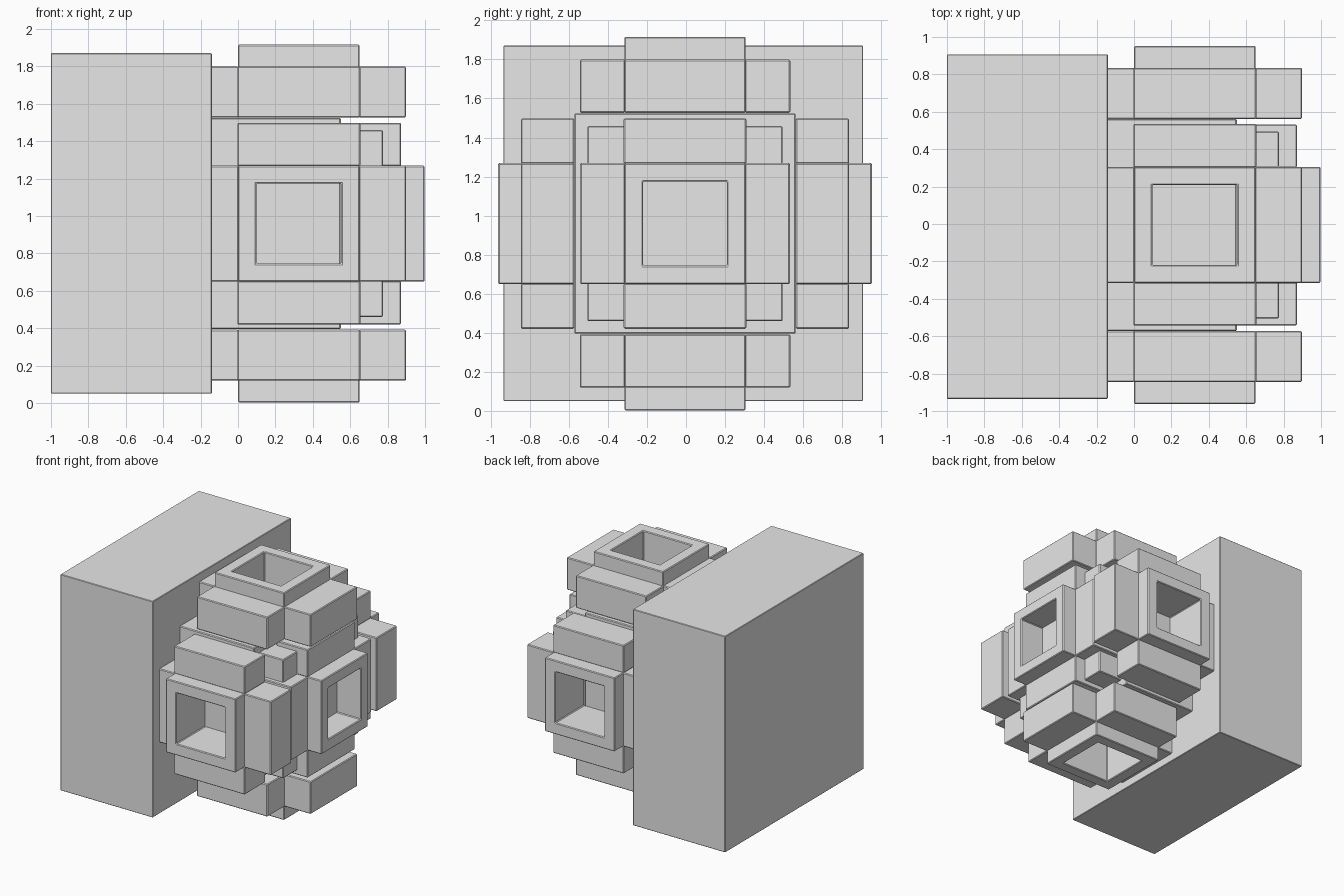
import bpy, bmesh
from mathutils import Vector

if "Cube" in bpy.data.objects:
    bpy.data.objects.remove(bpy.data.objects["Cube"])

grey = bpy.data.materials.new("light_grey")
grey.diffuse_color = (0.8, 0.8, 0.8, 1)
grey.use_nodes = True
grey.node_tree.nodes["Principled BSDF"].inputs["Base Color"].default_value = grey.diffuse_color

X, Y, Z = Vector((1, 0, 0)), Vector((0, 1, 0)), Vector((0, 0, 1))
CENTRE = Vector((0.325, -0.005, 0.959))


def finish(name, bm, bevel=0.006):
    bmesh.ops.recalc_face_normals(bm, faces=bm.faces)
    me = bpy.data.meshes.new(name)
    bm.to_mesh(me)
    bm.free()
    me.materials.append(grey)
    ob = bpy.data.objects.new(name, me)
    bpy.context.collection.objects.link(ob)
    if bevel:
        mod = ob.modifiers.new("soft_edges", 'BEVEL')
        mod.width = bevel
        mod.segments = 1
    return ob


def box(name, lo, hi, bevel=0.006):
    lo, hi = Vector(lo), Vector(hi)
    bm = bmesh.new()
    bmesh.ops.create_cube(bm, size=1)
    for v in bm.verts:
        v.co = Vector([(lo[i] + hi[i]) / 2 + v.co[i] * (hi[i] - lo[i]) for i in range(3)])
    return finish(name, bm, bevel)


def square_tube(name, u, v, w, outer, inner, w0, w1):
    """Open square tube along w, with a rectangular hole through it."""
    bm = bmesh.new()
    loops = []
    for (a, b), h in ((outer, w0), (outer, w1), (inner, w1), (inner, w0)):
        loops.append([bm.verts.new(CENTRE + u * a * s + v * b * t + w * h)
                      for s, t in ((-1, -1), (1, -1), (1, 1), (-1, 1))])
    for k in range(4):
        p, q = loops[k], loops[(k + 1) % 4]
        for i in range(4):
            j = (i + 1) % 4
            bm.faces.new((p[i], p[j], q[j], q[i]))
    return finish(name, bm)


def port(name, u, v, w, outer, inner, reach, w0, w_arm, w1):
    """Square tube with a block on each of its four sides."""
    square_tube(name + "_tube", u, v, w, outer, inner, w0, w1)
    for n, (a, b, r, o, h) in enumerate(((u, v, reach[0], outer[0], outer[1]),
                                         (v, u, reach[1], outer[1], outer[0] + 0.004))):
        for s in (-1, 1):
            p = CENTRE + a * s * (o - 0.003) - b * h + w * w0
            q = CENTRE + a * s * r + b * h + w * w_arm
            lo = [min(p[i], q[i]) for i in range(3)]
            hi = [max(p[i], q[i]) for i in range(3)]
            box(f"{name}_side_block_{n}_{'low' if s < 0 else 'high'}", lo, hi)


# large rear slab
box("large_slab", (-1, -0.935, 0.05), (-0.14, 0.907, 1.87), 0.004)

# inner core and its smaller outer step
box("core", (-0.2, -0.572, 0.396), (0.55, 0.562, 1.524))
box("core_step", (0.5, -0.505, 0.459), (0.775, 0.495, 1.459))

# four identical ports around the core
for name, v, w in (("front", Z, -Y), ("back", Z, Y), ("top", Y, Z), ("bottom", Y, -Z)):
    port(name, X, v, w, (0.325, 0.31), (0.227, 0.214), (0.573, 0.539), 0.567, 0.84, 0.957)

# port on the right end
port("right", Y, Z, X, (0.31, 0.31), (0.215, 0.215), (0.537, 0.539), 0.255, 0.547, 0.673)
